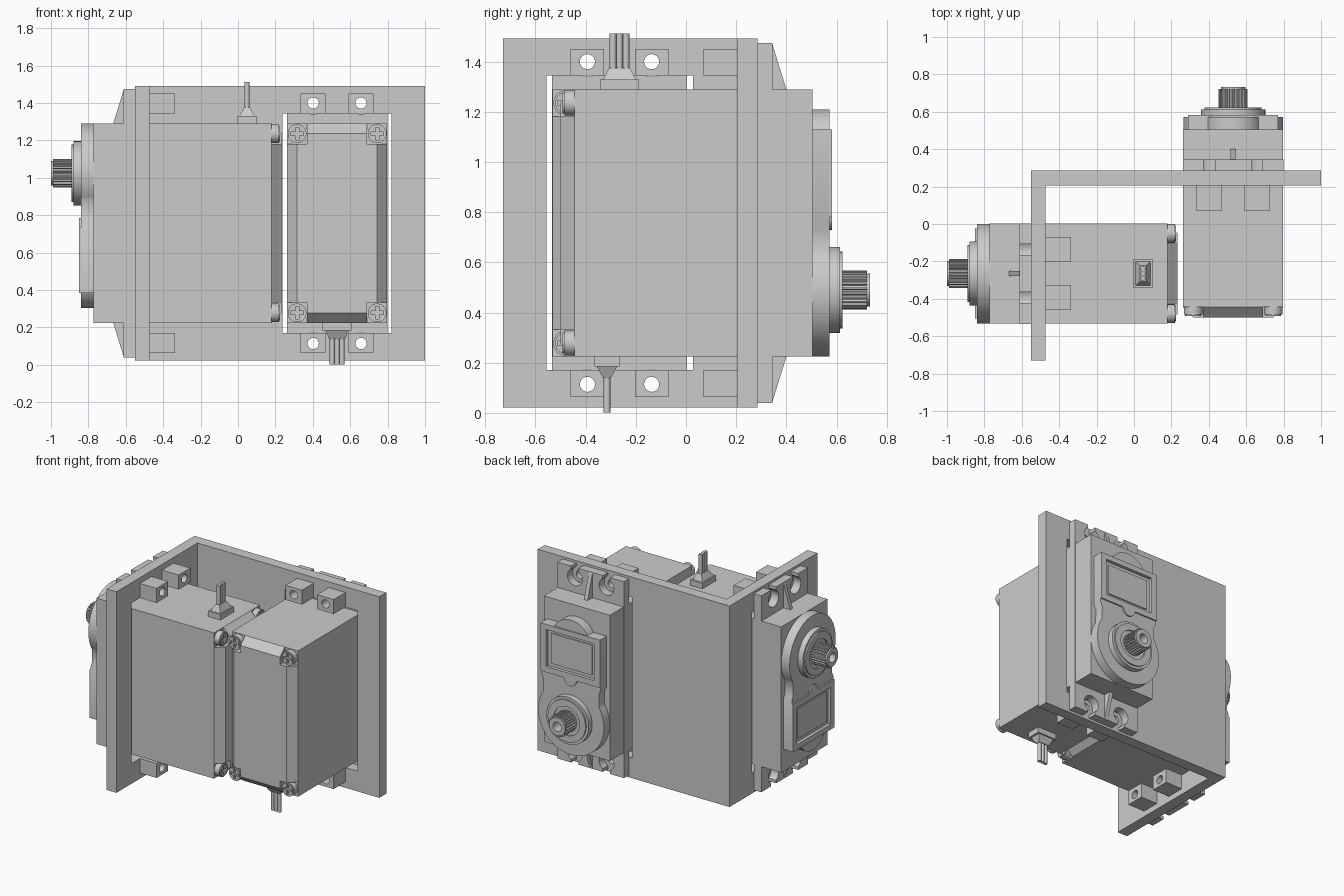
import bpy, bmesh
from math import sin, cos, pi, radians
from mathutils import Matrix, Vector

cube = bpy.data.objects.get("Cube")
if cube:
    bpy.data.objects.remove(cube, do_unlink=True)

grey = bpy.data.materials.new("plain grey")
grey.use_nodes = True
grey.diffuse_color = (0.6, 0.6, 0.6, 1)
grey.node_tree.nodes["Principled BSDF"].inputs["Base Color"].default_value = (0.6, 0.6, 0.6, 1)
parts = []


def finish(name, bm, place):
    bmesh.ops.remove_doubles(bm, verts=bm.verts, dist=0.0002)
    bmesh.ops.recalc_face_normals(bm, faces=bm.faces)
    mesh = bpy.data.meshes.new(name)
    bm.to_mesh(mesh)
    bm.free()
    mesh.transform(place)
    mesh.materials.append(grey)
    ob = bpy.data.objects.new(name, mesh)
    bpy.context.collection.objects.link(ob)
    parts.append(ob)
    return ob


def prism(name, loops, low, high, place):
    """Extrude an outline (first loop) with holes (other loops)."""
    curve = bpy.data.curves.new(name, 'CURVE')
    curve.dimensions = '2D'
    curve.fill_mode = 'BOTH'
    curve.extrude = (high - low) / 2
    for loop in loops:
        spline = curve.splines.new('POLY')
        spline.points.add(len(loop) - 1)
        for point, (x, y) in zip(spline.points, loop):
            point.co = (x, y, 0, 1)
        spline.use_cyclic_u = True
    ob = bpy.data.objects.new(name + "_profile", curve)
    bpy.context.collection.objects.link(ob)
    graph = bpy.context.evaluated_depsgraph_get()
    mesh = bpy.data.meshes.new_from_object(ob.evaluated_get(graph))
    bm = bmesh.new()
    bm.from_mesh(mesh)
    bpy.data.objects.remove(ob)
    bpy.data.curves.remove(curve)
    bpy.data.meshes.remove(mesh)
    bmesh.ops.translate(bm, verts=bm.verts, vec=(0, 0, (low + high) / 2))
    return finish(name, bm, place)


def loft(name, start, end, place):
    """Bridge two matching 3D loops and cap both ends."""
    bm = bmesh.new()
    a = [bm.verts.new(p) for p in start]
    b = [bm.verts.new(p) for p in end]
    bm.faces.new(a)
    bm.faces.new(b)
    for i in range(len(a)):
        j = (i + 1) % len(a)
        bm.faces.new((a[i], a[j], b[j], b[i]))
    return finish(name, bm, place)


def rect(x0, x1, y0, y1):
    return [(x0, y0), (x1, y0), (x1, y1), (x0, y1)]


def arc(x, y, r, a0, a1, n=24):
    steps = [radians(a0 + (a1 - a0) * i / n) for i in range(n + 1)]
    return [(x + r * cos(t), y + r * sin(t)) for t in steps]


def circle(x, y, r, n=40):
    return arc(x, y, r, 0, 360, n)[:-1]


def mirrored(half):
    return half + [(-x, y) for x, y in reversed(half)]


def turned(half):
    return half + [(-x, -y) for x, y in half]


W, L = 0.267, 0.533          # body half width and half length
HOLE_U, HOLE_V = 0.128, 0.643  # mounting hole offsets
CORNERS = [(i, j) for i in (-1, 1) for j in (-1, 1)]


def mount(name, side0, side1, place):
    # bracket plate with servo opening and screw holes
    holes = [circle(i * HOLE_U, j * HOLE_V, 0.03) for i, j in CORNERS]
    prism(name + "_bracket_plate", [rect(side0, side1, -0.735, 0.735), rect(-0.292, 0.292, -0.587, 0.587)] + holes,
          -0.08, 0, place)
    # nut blocks behind the plate
    for (i, j), hole in zip(CORNERS, holes):
        u, v = i * HOLE_U, j * 0.64
        prism(name + "_nut_block", [rect(u - 0.067, u + 0.067, v - 0.053, v + 0.053), hole], -0.215, -0.08, place)


def servo(name, place):
    prism(name + "_body", [rect(-W, W, -L, L)], -0.73, 0.22, place)

    # flange with keyhole slots open to each end
    end = [(W + 0.002, 0.718)]
    for u in (HOLE_U, -HOLE_U):
        end += [(u + 0.03, 0.718)] + arc(u, HOLE_V, 0.06, 60, -240) + [(u - 0.03, 0.718)]
    end += [(-W - 0.002, 0.718)]
    prism(name + "_flange", [turned(end)], 0, 0.06, place)

    # triangular ribs on the flange
    for s in (-1, 1):
        tri = [(0.718, 0.058), (0.53, 0.058), (0.53, 0.116)]
        loft(name + "_rib", [(-0.014, s * v, d) for v, d in tri], [(0.014, s * v, d) for v, d in tri], place)

    # chamfered end cover with notched corners
    def cross(w, l, d):
        half = [(w, 0.425), (0.16, 0.425), (0.16, l), (-0.16, l), (-0.16, 0.425), (-w, 0.425)]
        return [(x, y, d) for x, y in turned(half)]
    loft(name + "_end_cover", cross(W, L, -0.73), cross(0.214, 0.48, -0.785), place)

    # cross-head screws
    for i, j in CORNERS:
        u, v = i * 0.214, j * 0.479
        quarter = [(0.034, 0.009), (0.009, 0.009), (0.009, 0.034)]
        slot = [(cos(k * pi / 2) * x - sin(k * pi / 2) * y + u, sin(k * pi / 2) * x + cos(k * pi / 2) * y + v)
                for k in range(4) for x, y in quarter]
        prism(name + "_screw_shank", [circle(u, v, 0.05)], -0.757, -0.73, place)
        prism(name + "_screw_head", [circle(u, v, 0.05), slot], -0.77, -0.757, place)
        prism(name + "_screw_crown", [circle(u, v, 0.042), slot], -0.777, -0.77, place)

    # gear cover: round at the shaft end, stepped to the label panel
    side = arc(0, 0.267, W - 0.001, 90, -32, 30)[1:]
    side += [(0.225, 0.03), (0.24, 0.0), (0.24, -0.373), (0.134, -0.373)]
    side += arc(0, -0.299, 0.154, -29, -89, 12)
    outline = mirrored(side)
    window = rect(-0.195, 0.195, -0.335, -0.065)
    prism(name + "_gear_cover", [outline], 0.22, 0.274, place)
    prism(name + "_gear_cover_top", [outline, window], 0.274, 0.287, place)
    prism(name + "_label_frame", [rect(-0.24, 0.24, -0.373, -0.023), window], 0.287, 0.297, place)
    prism(name + "_label_plate", [rect(-0.165, 0.165, -0.31, -0.09)], 0.274, 0.282, place)
    prism(name + "_label_tab", [arc(0, -0.023, 0.05, 0, 180)], 0.287, 0.297, place)

    # shaft collar
    prism(name + "_collar", [circle(0, 0.267, 0.172, 48)], 0.287, 0.328, place)
    prism(name + "_collar_step", [circle(0, 0.267, 0.153, 48), circle(0, 0.267, 0.105)], 0.328, 0.338, place)

    # splined output shaft with screw hole
    teeth = 24
    spline = []
    for k in range(teeth):
        for f, r in ((0, 0.067), (0.3, 0.067), (0.45, 0.077), (0.85, 0.077)):
            t = 2 * pi * (k + f) / teeth
            spline.append((r * cos(t), 0.267 + r * sin(t)))
    bore = circle(0, 0.267, 0.034)
    prism(name + "_shaft", [spline, bore], 0.32, 0.437, place)
    prism(name + "_shaft_tip", [circle(0, 0.267, 0.066), bore], 0.437, 0.448, place)

    # cable exit: block, tapered boot and three wires
    def ring(w, h, v):
        return [(x, v, d - 0.6) for x, d in rect(-w, w, -h, h)]
    loft(name + "_cable_block", ring(0.078, 0.05, 0.53), ring(0.078, 0.05, 0.573), place)
    loft(name + "_cable_boot", ring(0.064, 0.04, 0.573), ring(0.042, 0.016, 0.618), place)
    for k in (-1, 0, 1):
        start = [(x, 0.61, d) for x, d in circle(k * 0.026, -0.6, 0.0135, 16)]
        loft(name + "_wire", start, [(x, 0.756, d) for x, y, d in start], place)


def frame(u, v, d, origin):
    m = Matrix((u, v, d)).transposed().to_4x4()
    m.translation = Vector(origin)
    return m


# side servo faces -x with its shaft high; rear servo faces +y with its shaft low
side = frame((0, -1, 0), (0, 0, 1), (-1, 0, 0), (-0.552, -0.265, 0.757))
rear = frame((1, 0, 0), (0, 0, -1), (0, 1, 0), (0.53, 0.285, 0.757))
servo("side_servo", side)
servo("rear_servo", rear)
mount("side", -0.47, 0.465, side)
mount("rear", -1.082, 0.47, rear)

# smooth round parts, keep edges sharp
bpy.ops.object.select_all(action='DESELECT')
for ob in parts:
    ob.select_set(True)
bpy.context.view_layer.objects.active = parts[0]
bpy.ops.object.shade_smooth_by_angle(angle=radians(30))
